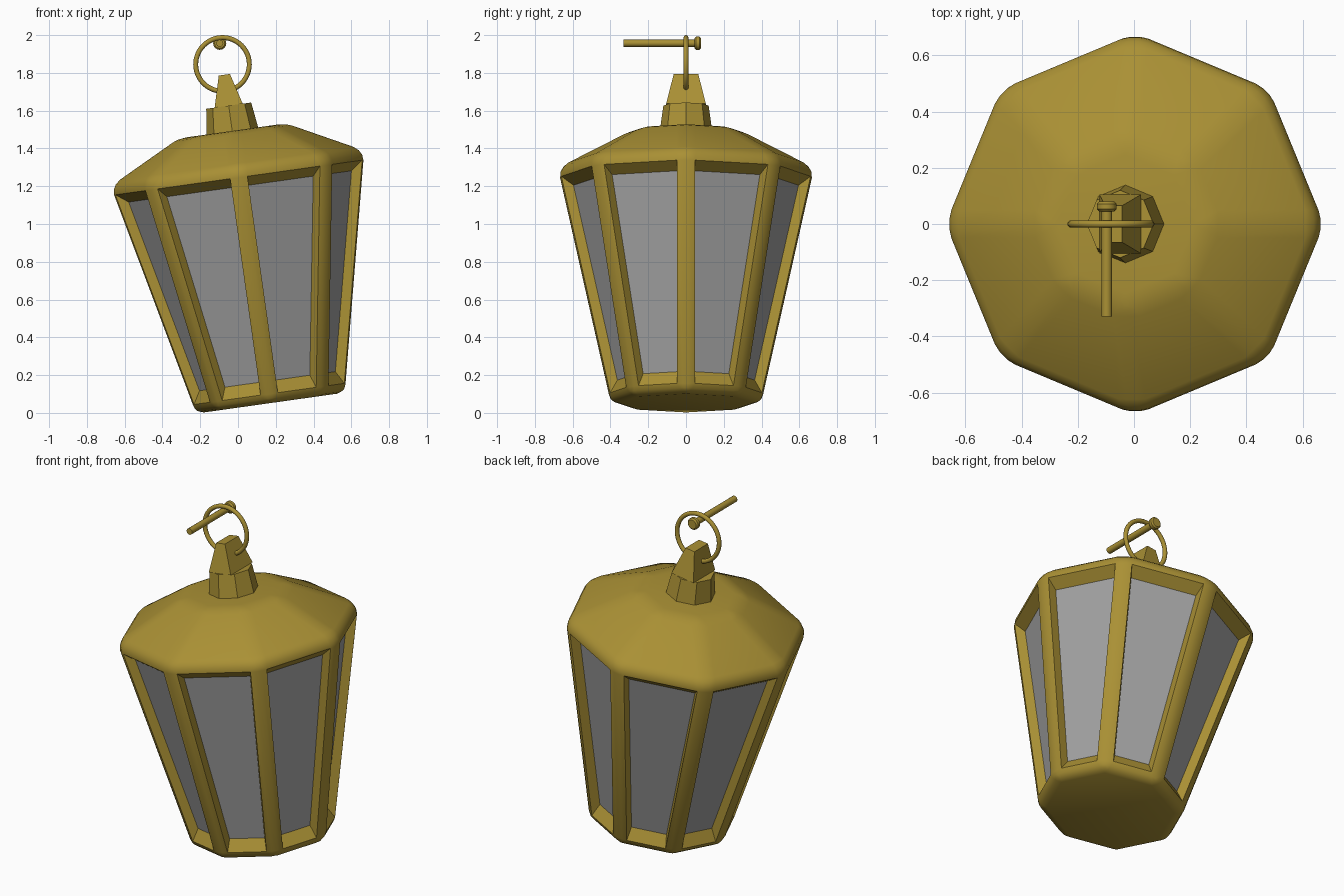
import bpy, bmesh, math
from mathutils import Matrix, Vector

if "Cube" in bpy.data.objects:
    bpy.data.objects.remove(bpy.data.objects["Cube"])


def material(name, rgb):
    m = bpy.data.materials.new(name)
    m.diffuse_color = (*rgb, 1)
    m.use_nodes = True
    m.node_tree.nodes["Principled BSDF"].inputs["Base Color"].default_value = m.diffuse_color
    return m


BRASS = material("aged_brass", (0.40, 0.28, 0.035))
GLASS = material("grey_glass", (0.36, 0.36, 0.36))

# the lantern hangs with a slight lean
TILT = Matrix.Translation((0.172, 0, 0.052)) @ Matrix.Rotation(math.radians(-8), 4, 'Y')


def finish(bm, name, matrix, mats=(BRASS,)):
    bmesh.ops.recalc_face_normals(bm, faces=bm.faces)
    bm.transform(matrix)
    me = bpy.data.meshes.new(name)
    bm.to_mesh(me)
    bm.free()
    ob = bpy.data.objects.new(name, me)
    bpy.context.collection.objects.link(ob)
    for m in mats:
        me.materials.append(m)
    bpy.ops.object.select_all(action='DESELECT')
    ob.select_set(True)
    bpy.context.view_layer.objects.active = ob
    bpy.ops.object.shade_smooth_by_angle(angle=math.radians(30))
    return ob


def loft(rings):
    """Join closed rings of points into a capped solid."""
    bm = bmesh.new()
    vs = [[bm.verts.new(p) for p in ring] for ring in rings]
    n = len(vs[0])
    for a, b in zip(vs, vs[1:]):
        for i in range(n):
            j = (i + 1) % n
            bm.faces.new((a[i], a[j], b[j], b[i]))
    bm.faces.new(vs[0][::-1])
    bm.faces.new(vs[-1])
    bmesh.ops.recalc_face_normals(bm, faces=bm.faces)
    return bm


def ngon(r, z, n=8):
    return [(r * math.cos(i * math.tau / n), r * math.sin(i * math.tau / n), z) for i in range(n)]


def rect(x, y, z):
    return [(-x, -y, z), (x, -y, z), (x, y, z), (-x, y, z)]


# lantern body: rounded octagonal solid with recessed glass panes
bm = loft([ngon(0.41, 0), ngon(0.69, 1.255), ngon(0.30, 1.455)])
bmesh.ops.bevel(bm, geom=bm.edges[:], offset=0.05, segments=3, profile=0.5, affect='EDGES')
bm.normal_update()
sides = [f for f in bm.faces if abs(f.normal.z) < 0.4 and f.calc_area() > 0.15]
panes = bmesh.ops.extrude_discrete_faces(bm, faces=sides)["faces"]
bm.normal_update()
for f in panes:
    c, n = f.calc_center_median(), f.normal.copy()
    for v in f.verts:
        v.co = c + (v.co - c) * 0.9 - n * 0.05
    f.material_index = 1
finish(bm, "lantern_body", TILT, (BRASS, GLASS))

# octagonal collar and tapered hanger block on the roof
finish(loft([ngon(0.142, 1.43), ngon(0.12, 1.59)]), "roof_collar", TILT)
finish(loft([rect(0.075, 0.105, 1.59), rect(0.03, 0.065, 1.755)]), "hanger_block", TILT)

# hanging ring
bpy.ops.mesh.primitive_torus_add(major_radius=0.142, minor_radius=0.013, major_segments=48,
                                 minor_segments=12, location=(-0.082, 0, 1.845),
                                 rotation=(math.pi / 2, 0, 0))
ring = bpy.context.object
ring.name = "hanging_ring"
ring.data.materials.append(BRASS)
bpy.ops.object.shade_smooth_by_angle(angle=math.radians(40))

# wall nail running along y, with a wider head at the back
nail = Matrix.Translation((-0.097, -0.33, 1.957)) @ Matrix.Rotation(-math.pi / 2, 4, 'X')
finish(loft([ngon(0.019, 0, 16), ngon(0.019, 0.38, 16)]), "nail_shaft", nail)
finish(loft([ngon(0.027, 0.375, 16), ngon(0.035, 0.383, 16), ngon(0.035, 0.402, 16),
             ngon(0.027, 0.41, 16)]), "nail_head", nail)
